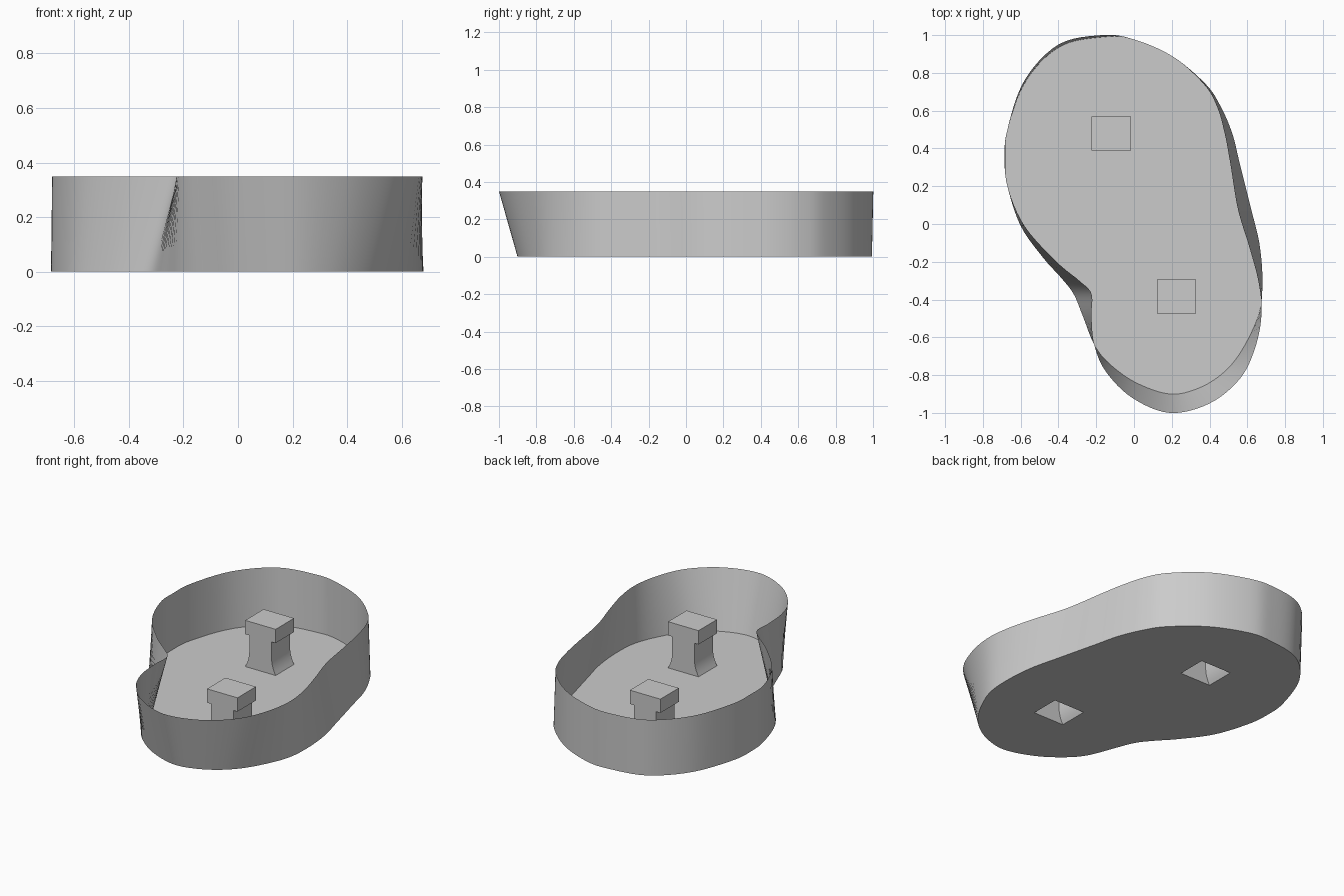
import bpy
import bmesh
from mathutils import Vector

default_cube = bpy.data.objects.get("Cube")
if default_cube:
    bpy.data.objects.remove(default_cube, do_unlink=True)

WALL_HEIGHT = 0.35
POST_HEIGHT = 0.285
CAP_BOTTOM = 0.2
FLARE_TOP = 0.1
CAP_HALF, NECK_HALF, DEPTH_HALF = 0.104, 0.076, 0.09
POST_CENTRES = {"back_post": (-0.12, 0.48), "front_post": (0.225, -0.385)}
STEPS = 6

# Matching control points of both outlines, clockwise from the back, in hundredths
RIM = [(-17, 100), (-1, 98), (20, 89), (37, 74), (44, 62), (48, 48), (51, 32),
       (55, 8), (61, -12), (66, -31), (67.5, -48), (64, -66), (56, -82), (40, -95),
       (19, -100), (-1, -92), (-15, -78), (-21, -64), (-22.5, -49), (-22.5, -37),
       (-29, -30), (-41, -20), (-58, -1), (-67, 20), (-68, 34), (-67, 50),
       (-58, 76), (-40, 95)]
BASE = [(-16, 99), (-1, 98), (20, 89), (38, 74), (46, 62), (52, 48), (56, 32),
        (62, 8), (66.5, -11), (68, -31), (66, -48), (57, -67), (47, -79), (34, -87),
        (19, -90), (1, -84), (-13, -74), (-21, -64), (-27, -49), (-32, -37),
        (-39, -28), (-48, -18), (-60, -1), (-67, 20), (-68.5, 34), (-67, 50),
        (-57, 76), (-39, 94)]

grey = bpy.data.materials.new("plain_grey")
grey.use_nodes = True
grey.diffuse_color = (0.6, 0.6, 0.6, 1)
grey.node_tree.nodes["Principled BSDF"].inputs["Base Color"].default_value = grey.diffuse_color


def smooth_loop(points, z):
    """Closed smooth curve through the control points."""
    pts = [Vector((x, y, 0)) / 100 for x, y in points]
    count = len(pts)
    loop = []
    for i in range(count):
        a, b, c, d = (pts[(i + k) % count] for k in (-1, 0, 1, 2))
        for step in range(STEPS):
            t = step / STEPS
            p = b + (c - a) * t / 2
            p += (a - b * 2.5 + c * 2 - d / 2) * t ** 2
            p += (b * 3 - a - c * 3 + d) * t ** 3 / 2
            loop.append(Vector((p.x, p.y, z)))
    return loop


def add_loop(bm, points):
    """Add a closed ring of edges."""
    verts = [bm.verts.new(p) for p in points]
    edges = [bm.edges.new((v, verts[i - 1])) for i, v in enumerate(verts)]
    return verts, edges


def make_object(name, bm):
    mesh = bpy.data.meshes.new(name)
    bm.to_mesh(mesh)
    bm.free()
    mesh.materials.append(grey)
    obj = bpy.data.objects.new(name, mesh)
    bpy.context.collection.objects.link(obj)
    bpy.ops.object.select_all(action="DESELECT")
    obj.select_set(True)
    bpy.context.view_layer.objects.active = obj
    bpy.ops.object.shade_smooth_by_angle(angle=0.5)
    return obj


# Thin wall lofted from the base outline to the rim outline
bm = bmesh.new()
low = [bm.verts.new(p) for p in smooth_loop(BASE, 0)]
high = [bm.verts.new(p) for p in smooth_loop(RIM, WALL_HEIGHT)]
for i in range(len(low)):
    bm.faces.new((low[i], low[i - 1], high[i - 1], high[i]))
bmesh.ops.recalc_face_normals(bm, faces=bm.faces)
make_object("outer_wall", bm)

# Floor with a rectangular opening under each hollow post
bm = bmesh.new()
floor_edges = add_loop(bm, smooth_loop(BASE, 0))[1]
for cx, cy in POST_CENTRES.values():
    corners = [(cx + sx * CAP_HALF, cy + sy * DEPTH_HALF, 0)
               for sx, sy in ((-1, -1), (1, -1), (1, 1), (-1, 1))]
    floor_edges += add_loop(bm, corners)[1]
bmesh.ops.triangle_fill(bm, edges=floor_edges, use_beauty=True, normal=(0, 0, 1))
make_object("floor", bm)


# Hollow posts: flared foot, narrow neck and overhanging cap, open underneath
def post_profile():
    half = []
    for step in range(STEPS + 1):
        t = step / STEPS
        half.append((NECK_HALF + (CAP_HALF - NECK_HALF) * (1 - t) ** 2, FLARE_TOP * t))
    half += [(NECK_HALF, CAP_BOTTOM), (CAP_HALF, CAP_BOTTOM), (CAP_HALF, POST_HEIGHT)]
    return half + [(-x, z) for x, z in reversed(half)]


for name, (cx, cy) in POST_CENTRES.items():
    bm = bmesh.new()
    front, back = ([bm.verts.new((cx + x, cy + side * DEPTH_HALF, z))
                    for x, z in post_profile()] for side in (-1, 1))
    bm.faces.new(front)
    bm.faces.new(reversed(back))
    for i in range(len(front) - 1):
        bm.faces.new((front[i + 1], front[i], back[i], back[i + 1]))
    bmesh.ops.recalc_face_normals(bm, faces=bm.faces)
    make_object(name, bm)
